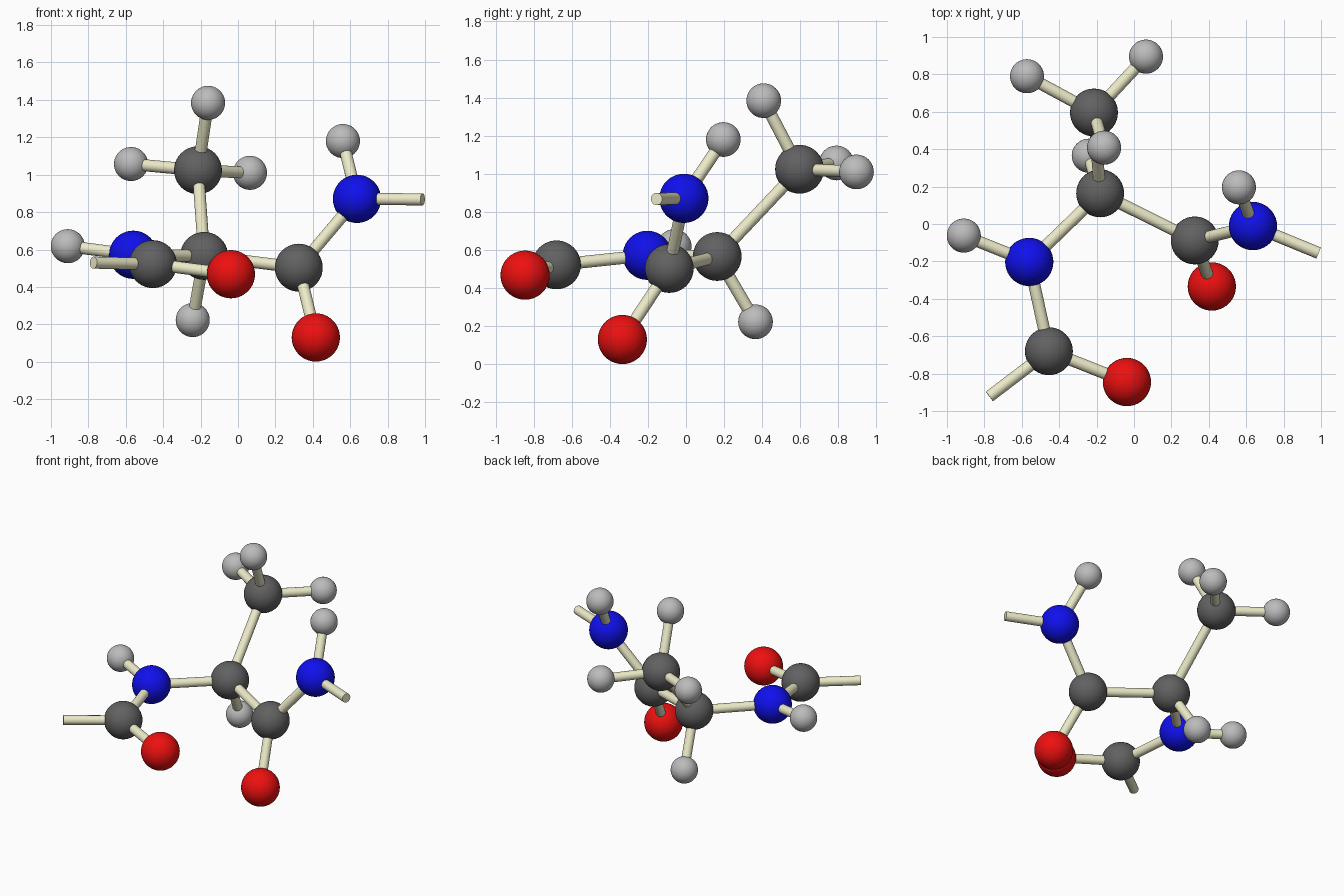
import bpy
from mathutils import Vector

if "Cube" in bpy.data.objects:
    bpy.data.objects.remove(bpy.data.objects["Cube"])

BOND_R = 0.032
RADIUS = {"carbon": 0.128, "nitrogen": 0.129, "oxygen": 0.129, "hydrogen": 0.091}
COLOR = {"carbon": (0.12, 0.12, 0.12, 1), "nitrogen": (0.005, 0.005, 0.85, 1),
         "oxygen": (0.85, 0.005, 0.005, 1), "hydrogen": (0.5, 0.5, 0.5, 1),
         "bond": (0.85, 0.83, 0.58, 1)}


def make_mat(name):
    m = bpy.data.materials.new(name)
    m.diffuse_color = COLOR[name]
    m.use_nodes = True
    m.node_tree.nodes["Principled BSDF"].inputs["Base Color"].default_value = m.diffuse_color
    return m


MATS = {k: make_mat(k) for k in COLOR}

# atoms: element and centre
ATOMS = {
    "amine_nitrogen": ("nitrogen", (-0.56, -0.203, 0.572)),
    "amine_hydrogen": ("hydrogen", (-0.91, -0.062, 0.618)),
    "left_carbonyl_carbon": ("carbon", (-0.455, -0.68, 0.522)),
    "left_oxygen": ("oxygen", (-0.038, -0.845, 0.468)),
    "centre_carbon": ("carbon", (-0.181, 0.164, 0.566)),
    "centre_hydrogen": ("hydrogen", (-0.242, 0.365, 0.223)),
    "methyl_carbon": ("carbon", (-0.214, 0.596, 1.024)),
    "methyl_hydrogen_top": ("hydrogen", (-0.16, 0.408, 1.384)),
    "methyl_hydrogen_left": ("hydrogen", (-0.572, 0.79, 1.057)),
    "methyl_hydrogen_right": ("hydrogen", (0.064, 0.895, 1.01)),
    "right_carbonyl_carbon": ("carbon", (0.325, -0.088, 0.503)),
    "right_oxygen": ("oxygen", (0.416, -0.334, 0.13)),
    "amide_nitrogen": ("nitrogen", (0.636, -0.011, 0.871)),
    "amide_hydrogen": ("hydrogen", (0.561, 0.196, 1.18)),
}
# free ends of the two open bonds
ENDS = {"left_open_end": (-0.773, -0.922, 0.53), "right_open_end": (0.987, -0.155, 0.868)}

BONDS = [
    ("amine_nitrogen", "amine_hydrogen"), ("amine_nitrogen", "left_carbonyl_carbon"),
    ("left_carbonyl_carbon", "left_oxygen"), ("amine_nitrogen", "centre_carbon"),
    ("centre_carbon", "centre_hydrogen"), ("centre_carbon", "methyl_carbon"),
    ("methyl_carbon", "methyl_hydrogen_top"), ("methyl_carbon", "methyl_hydrogen_left"),
    ("methyl_carbon", "methyl_hydrogen_right"), ("centre_carbon", "right_carbonyl_carbon"),
    ("right_carbonyl_carbon", "right_oxygen"), ("right_carbonyl_carbon", "amide_nitrogen"),
    ("amide_nitrogen", "amide_hydrogen"),
    ("left_carbonyl_carbon", "left_open_end"), ("amide_nitrogen", "right_open_end"),
]


def finish(name, mat):
    ob = bpy.context.object
    ob.name = name
    ob.data.materials.append(MATS[mat])
    bpy.ops.object.shade_smooth_by_angle()


# atom balls
for name, (element, pos) in ATOMS.items():
    bpy.ops.mesh.primitive_uv_sphere_add(segments=40, ring_count=20,
                                         radius=RADIUS[element], location=pos)
    finish(name, element)

# bond sticks
points = {n: Vector(p) for n, (_, p) in ATOMS.items()}
points.update({n: Vector(p) for n, p in ENDS.items()})
for a, b in BONDS:
    d = points[b] - points[a]
    bpy.ops.mesh.primitive_cylinder_add(vertices=24, radius=BOND_R, depth=d.length,
                                        location=(points[a] + points[b]) / 2,
                                        rotation=d.to_track_quat('Z', 'Y').to_euler())
    finish("bond_" + a + "_to_" + b, "bond")
